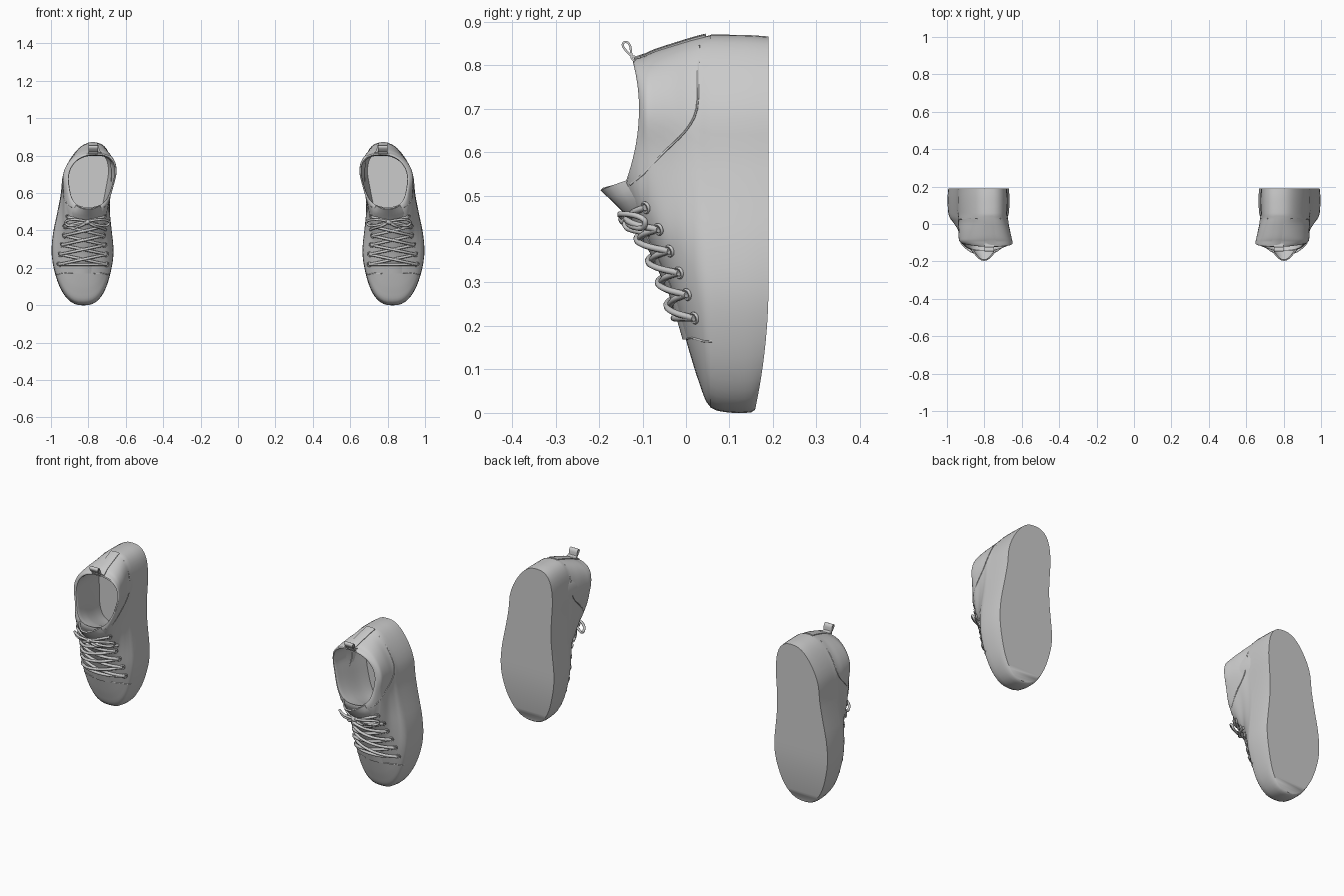
import bpy, bmesh, math
from mathutils import Vector

if "Cube" in bpy.data.objects:
    bpy.data.objects.remove(bpy.data.objects["Cube"])

# foot plan: z, centre x, half width (before the rounded ends)
PLAN = [(0, .826, .165), (.15, .83, .168), (.28, .831, .17), (.4, .831, .155), (.5, .825, .14),
        (.6, .815, .136), (.7, .805, .147), (.87, .774, .15)]
# height levels: y, front z, back z, front width, back width, sideways shift
LEVELS = [(.19, .012, .864, .98, .99, 0), (.15, .003, .867, 1, 1, 0), (.105, .002, .868, 1, 1, 0),
          (.055, .015, .868, .98, .99, 0), (.03, .07, .863, .93, .99, 0), (.005, .15, .856, .85, 1, -.003),
          (-.03, .27, .845, .78, 1.03, -.006), (-.07, .36, .832, .8, 1.05, -.01),
          (-.092, .41, .822, .8, 1.05, -.014), (-.105, .512, .812, .88, .93, -.022),
          (-.104, .522, .803, .8, .86, -.024), (-.06, .5, .8, .78, .88, -.02),
          (.04, .46, .815, .8, .85, -.01), (.11, .44, .82, .75, .8, 0)]
RIM = 9
TOP = [(0, .11), (.07, .03), (.15, .005), (.27, -.03), (.36, -.07), (.43, -.108), (.515, -.14)]


def hermite(p0, p1, p2, p3, t):
    m1, m2 = (p2 - p0) / 2, (p3 - p1) / 2
    return ((2*t**3 - 3*t*t + 1) * p1 + (t**3 - 2*t*t + t) * m1
            + (3*t*t - 2*t**3) * p2 + (t**3 - t*t) * m2)


def row(table, v):
    """Smoothly interpolated table row."""
    i = max(0, min(len(table) - 2, int(v)))
    q = [table[max(0, min(len(table) - 1, i + d))] for d in (-1, 0, 1, 2)]
    return [hermite(*c, v - i) for c in zip(*q)]


def at(table, z):
    z = max(table[0][0], min(table[-1][0], z))
    i = max(j for j in range(len(table) - 1) if table[j][0] <= z)
    a, b = table[i], table[i + 1]
    return row(table, i + (z - a[0]) / (b[0] - a[0]))


def height(v, z):
    """y of level v at z: toe spring below, dipped collar rim above."""
    y = row(LEVELS, v)[0]
    y -= max(0, 1 - v) * .033 * max(0, (.3 - z) / .3) ** 2
    w = max(0, min(1, v - RIM + 1, RIM + 2 - v))
    dip = .035 * ((.7 - z) / .18) ** 2 if z < .7 else .015 * ((z - .7) / .11) ** 2
    return y - w * min(dip, .037)


def side_x(v, z, side):
    _, zf, zb, kf, kb, sh = row(LEVELS, v)
    s = max(0, min(1, (z - zf) / (zb - zf)))
    _, c, w = at(PLAN, z)
    k = kf + (kb - kf) * s * s * (3 - 2 * s)
    return c + sh + side * w * k * max(0, 1 - abs(2 * s - 1) ** 2.5) ** .4


def surf(y, z, side, out=0):
    """Point on the outer shoe wall at a given height and length."""
    lo, hi = 0, RIM
    for _ in range(16):
        m = (lo + hi) / 2
        lo, hi = (m, hi) if height(m, z) > y else (lo, m)
    return Vector((side_x(lo, z, side) + side * out, y - out * .6, z))


def mesh(name, verts, faces, thick=0, angle=40):
    """Smooth-shaded object, mirrored to the other foot."""
    me = bpy.data.meshes.new(name)
    me.from_pydata([tuple(v) for v in verts], [], faces)
    bm = bmesh.new()
    bm.from_mesh(me)
    bmesh.ops.remove_doubles(bm, verts=bm.verts, dist=.0003)
    bmesh.ops.recalc_face_normals(bm, faces=bm.faces)
    for f in bm.faces:
        f.smooth = True
    for e in bm.edges:
        e.smooth = len(e.link_faces) == 2 and e.calc_face_angle(0) < math.radians(angle)
    bm.to_mesh(me)
    bm.free()
    ob = bpy.data.objects.new(name, me)
    bpy.context.collection.objects.link(ob)
    if thick:
        m = ob.modifiers.new("thickness", 'SOLIDIFY')
        m.thickness, m.offset = thick, 0
    m = ob.modifiers.new("other_foot", 'MIRROR')
    m.use_mirror_merge = False


def loft(name, v0, v1, steps, grow=1, cap=0, n=64):
    verts, faces = [], []
    for r in range(steps + 1):
        v = v0 + (v1 - v0) * r / steps
        _, zf, zb = row(LEVELS, v)[:3]
        for i in range(n):
            z = zf + (zb - zf) * (1 - math.cos(2 * math.pi * i / n)) / 2
            c = at(PLAN, z)[1]
            x = side_x(v, z, 1 if i <= n // 2 else -1)
            verts.append((c + (x - c) * grow, height(v, z), .43 + (z - .43) * grow))
    for r in range(steps):
        for i in range(n):
            j = (i + 1) % n
            faces.append((r*n + i, r*n + j, r*n + n + j, r*n + n + i))
    b = cap * n
    faces += [(b, b + 1, b + n - 1), (b + n//2 - 1, b + n//2, b + n//2 + 1)]
    faces += [(b + i, b + i + 1, b + n - i - 1, b + n - i) for i in range(1, n // 2 - 1)]
    mesh(name, verts, faces)


def sheet(name, rows, thick):
    n = len(rows[0])
    faces = [(r*n + i, r*n + i + 1, r*n + n + i + 1, r*n + n + i)
             for r in range(len(rows) - 1) for i in range(n - 1)]
    mesh(name, [p for r in rows for p in r], faces, thick)


def tubes(name, paths, rad, closed=False, sides=8, sub=3):
    """Round cords through the given points, all in one object."""
    verts, faces = [], []
    for pts in paths:
        n = len(pts)
        if closed:
            pts = [pts[-1]] + pts + pts[:2]
            line = [Vector(row(pts, 1 + k / sub)) for k in range(n * sub)]
        else:
            line = [Vector(row(pts, k / sub)) for k in range((n - 1) * sub + 1)]
        m, base, up = len(line), len(verts), None
        for k, p in enumerate(line):
            a, b = (line[k - 1], line[(k + 1) % m]) if closed else (line[max(0, k - 1)], line[min(m - 1, k + 1)])
            d = (b - a).normalized()
            up = d.orthogonal() if up is None else up - d * up.dot(d)
            up.normalize()
            w = d.cross(up)
            for j in range(sides):
                t = 2 * math.pi * j / sides
                verts.append(p + rad * (up * math.cos(t) + w * math.sin(t)))
        for k in range(m if closed else m - 1):
            q = (k + 1) % m
            for j in range(sides):
                i = (j + 1) % sides
                faces.append((base + k*sides + j, base + k*sides + i, base + q*sides + i, base + q*sides + j))
        if not closed:
            faces += [tuple(base + e*sides + j for j in range(sides)) for e in (0, m - 1)]
    mesh(name, verts, faces, angle=60)


# sole and hollow upper with insole
loft("sole", 0, 3, 9, grow=1.004)
loft("upper", 2, 13, 44, cap=44)

# tongue, flaring out at the collar
rows = []
for i in range(21):
    z = .17 + .345 * i / 20
    f = max(0, (z - .42) / .095)
    hw = .05 + .035 * min(1, f * 1.5) - .02 * f ** 4
    y0 = at(TOP, z)[1] - .004 - .05 * f ** 1.6
    c = at(PLAN, z)[1] - .022 * (z - .17) / .345
    rows.append([(c + u * hw, y0 + (.012 + .05 * f) * u * u, z + .02 * f * u * u)
                 for u in [j / 5 - 1 for j in range(11)]])
sheet("tongue", rows, .008)

# seams and eyelets on both sides
ANKLE = [(.03, .845), (.028, .78), (.025, .7), (0, .65), (-.05, .6), (-.1, .548), (-.128, .525)]
STAY = [(.06, .165), (.045, .164), (.03, .168), (.015, .172), (.003, .17)]
EYES = [(.02, .218), (.003, .272), (-.015, .322), (-.037, .372), (-.062, .422), (-.092, .472)]
for name, pts in (("ankle_seam", ANKLE), ("eyestay_seam", STAY)):
    tubes(name, [[surf(y, z, s) for y, z in pts] for s in (-1, 1)], .0025, sides=6)
rings = []
for s in (-1, 1):
    nrm = Vector((s * .6, -.75, -.25)).normalized()
    a = nrm.cross(Vector((0, 0, 1))).normalized()
    b = nrm.cross(a)
    rings += [[surf(y, z, s, .002) + .011 * (a * math.cos(k * math.pi / 4) + b * math.sin(k * math.pi / 4))
               for k in range(8)] for y, z in EYES]
tubes("eyelets", rings, .004, True, sides=6, sub=2)


# crossed laces
def lace(p, q, lift):
    pts = []
    for k in range(7):
        p2 = p.lerp(q, k / 6)
        w = 1 - abs(k / 3 - 1) ** 2.2
        p2.y += (at(TOP, p2.z)[1] - lift - p2.y) * w
        pts.append(p2)
    return pts


L, R = [[surf(y, z, s, .003) for y, z in EYES] for s in (-1, 1)]
tubes("laces", [lace(L[0], R[0], .014)] + [lace(L[i], R[i + 1], .013) for i in range(5)]
      + [lace(R[i], L[i + 1], .022) for i in range(5)], .0075)

# bow: knot, two loops, two loose ends
K = Vector((.805, -.14, .445))
LOOP = [(0, 0, 0), (.05, -.012, .012), (.1, .02, .01), (.118, .045, -.002), (.1, .04, -.02), (.05, .012, -.014)]
END = [(0, 0, 0), (.035, .005, -.02), (.075, .055, -.032), (.098, .11, -.042)]
tubes("knot", [[K + Vector((t * .014, abs(t) * .008 - .004, -t * .004)) for t in (-1, 0, 1)]], .012)
for name, pts, rad in (("bow_loops", LOOP, .0065), ("lace_ends", END, .007)):
    tubes(name, [[K + Vector((s * x, y, z)) for x, y, z in pts] for s in (-1, 1)], rad, pts is LOOP)

# heel strap and pull tab
rows = []
for i in range(13):
    v = 3.3 + 5.6 * i / 12
    _, _, zb, _, _, sh = row(LEVELS, v)
    rows.append([(.776 + sh + u * .025, height(v, zb), zb + .003 - .003 * u * u) for u in (-1, -.5, 0, .5, 1)])
sheet("heel_strap", rows, .005)
path = [(-.105, .818), (-.122, .82), (-.133, .828), (-.145, .843), (-.143, .852), (-.134, .852),
        (-.128, .842), (-.126, .826), (-.122, .812), (-.1, .802)]
path = [row(path, k / 3) for k in range(28)]
sheet("pull_tab", [[(.774 - .025, y, z), (.774 + .025, y, z)] for y, z in path], .005)
